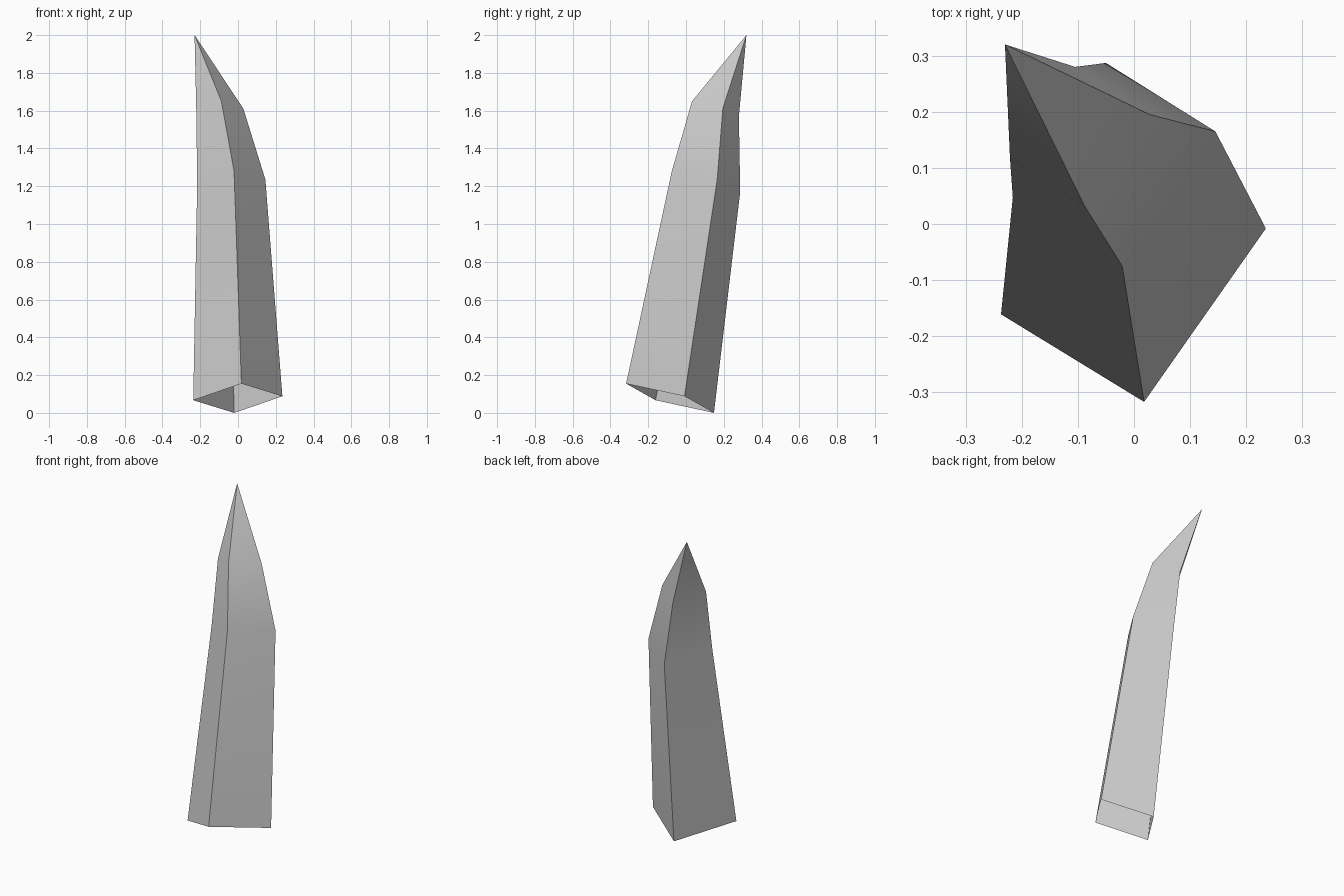
import bpy
import bmesh
import math
from mathutils import Vector

cube = bpy.data.objects.get("Cube")
if cube:
    bpy.data.objects.remove(cube, do_unlink=True)

# Plain grey material
grey = bpy.data.materials.new("matte_grey")
grey.use_nodes = True
colour = (0.6, 0.6, 0.6, 1)
grey.diffuse_color = colour
grey.node_tree.nodes["Principled BSDF"].inputs["Base Color"].default_value = colour

# Each cross-section is a parallelogram: front, right and back corners
sections = [
    [(0.018, -0.317, 0.155), (0.235, -0.008, 0.088), (-0.02, 0.148, 0)],
    [(-0.021, -0.075, 1.28), (0.145, 0.165, 1.235), (-0.05, 0.287, 1.17)],
    [(-0.088, 0.032, 1.65), (0.028, 0.195, 1.612), (-0.105, 0.28, 1.57)],
]
tip_point = (-0.23, 0.32, 2)

bm = bmesh.new()


def add_ring(section):
    front, right, back = (Vector(p) for p in section)
    return [bm.verts.new(p) for p in (front, right, back, front + back - right)]


# Bent four-sided spike, hollow and open at the base
rings = [add_ring(s) for s in sections]
tip = bm.verts.new(tip_point)
for i in range(4):
    j = (i + 1) % 4
    for low, high in zip(rings, rings[1:]):
        bm.faces.new((low[i], low[j], high[j], high[i]))
    bm.faces.new((rings[-1][i], rings[-1][j], tip))

mesh = bpy.data.meshes.new("spike")
bm.to_mesh(mesh)
bm.free()
mesh.materials.append(grey)
spike = bpy.data.objects.new("spike", mesh)
bpy.context.collection.objects.link(spike)

# Smooth along the length, sharp at the four long ridges
bpy.ops.object.select_all(action="DESELECT")
spike.select_set(True)
bpy.context.view_layer.objects.active = spike
bpy.ops.object.shade_smooth_by_angle(angle=math.radians(40))
